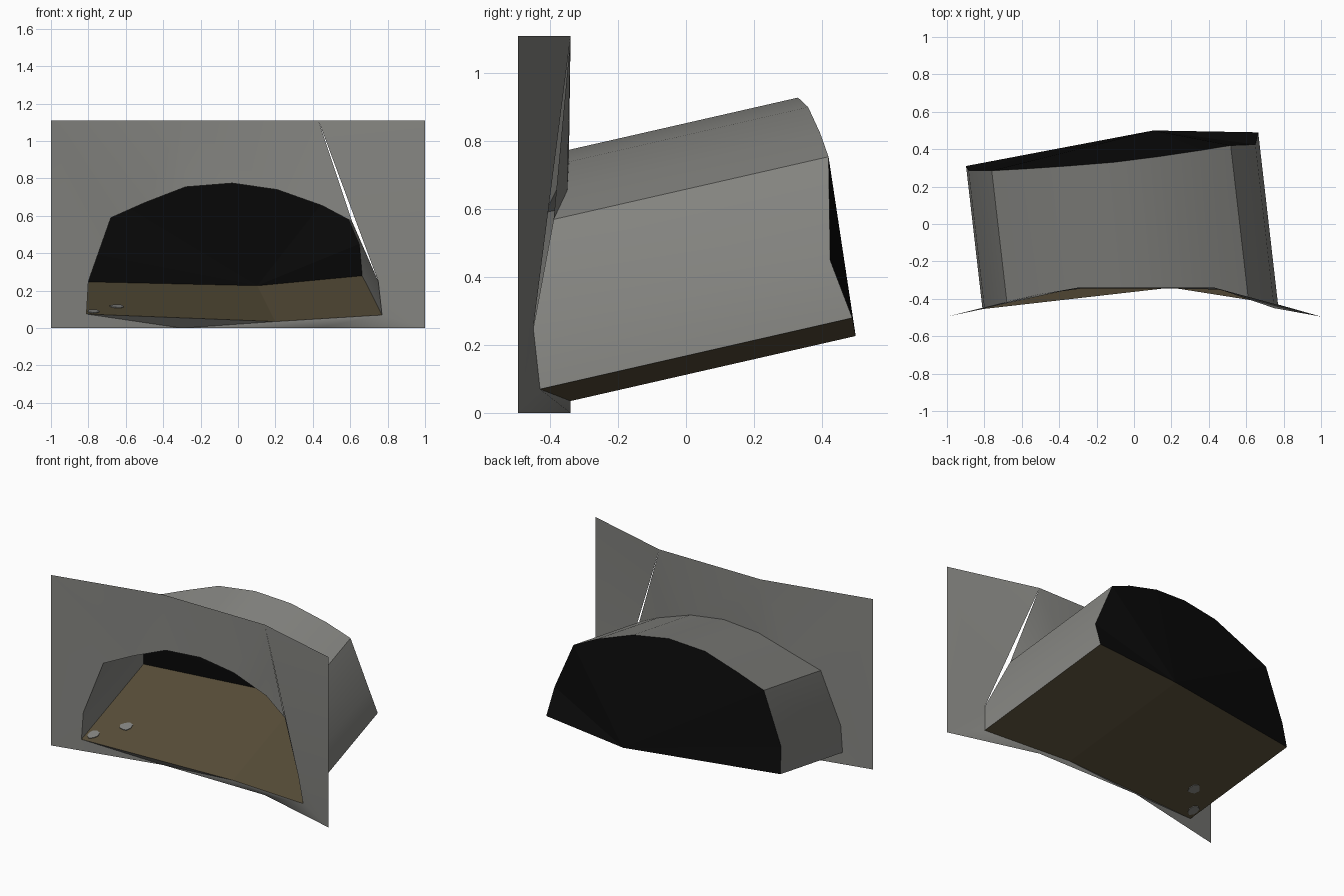
import bpy, math
from mathutils import Vector

if "Cube" in bpy.data.objects:
    bpy.data.objects.remove(bpy.data.objects["Cube"])


def material(name, rgb):
    m = bpy.data.materials.new(name)
    m.diffuse_color = (*rgb, 1)
    m.use_nodes = True
    m.node_tree.nodes["Principled BSDF"].inputs["Base Color"].default_value = m.diffuse_color
    return m


STONE = material("grey_stone", (0.235, 0.235, 0.22))
EARTH = material("brown_earth", (0.10, 0.078, 0.042))
DARK = material("black_depth", (0.003, 0.003, 0.003))


def build(name, verts, faces, mat, smooth=None):
    me = bpy.data.meshes.new(name)
    me.from_pydata(verts, [], faces)
    me.materials.append(mat)
    me.update()
    ob = bpy.data.objects.new(name, me)
    bpy.context.collection.objects.link(ob)
    if smooth:
        bpy.ops.object.select_all(action='DESELECT')
        ob.select_set(True)
        bpy.context.view_layer.objects.active = ob
        bpy.ops.object.shade_smooth_by_angle(angle=math.radians(smooth))
    return ob


# Mouth outline: left floor corner, over the arch, right floor corner, floor middle
mouth = [(-.81, -.455, .075), (-.80, -.45, .25), (-.68, -.415, .59), (-.50, -.375, .67),
         (-.28, -.345, .755), (-.03, -.345, .775), (.21, -.345, .74), (.45, -.35, .655),
         (.61, -.39, .57), (.75, -.45, .25), (.77, -.43, .07), (.20, -.34, .035)]
# Depth (y) at which each mouth point ends at the back of the tunnel
back_y = [.31, .285, .285, .295, .31, .33, .36, .395, .42, .425, .49, .50]
back = [(x - .115 * (yb - y), yb, z + .228 * (yb - y))
        for (x, y, z), yb in zip(mouth, back_y)]

# Rock face around the mouth, bent back in the middle, with a narrow crack on the right
columns = [(-1, -.495), (-.30, -.34), (.43, -.34), (1, -.495)]
frame = [(x, y, z) for z in (1.11, 0) for x, y in columns]
TL, T1, T2, TR, BL, B1, B2, BR = range(12, 20)
wall_faces = [(BL, 0, 1), (BL, 1, TL), (TL, 1, 2), (TL, 2, 3), (TL, 3, T1), (T1, 3, 4),
              (T1, 4, 5), (T1, 5, 6), (T1, 6, T2), (T2, 6, 7), (T2, 7, 8),
              (T2, 9, TR), (TR, 9, BR), (BR, 9, 10), (BR, 10, B2), (B2, 10, 11),
              (B2, 11, B1), (B1, 11, 0), (B1, 0, BL)]
build("rock_face", mouth + frame, wall_faces, STONE, 40)

# Tunnel sides and roof
n = 11
build("tunnel_shell", mouth[:n] + back[:n],
      [(i, i + 1, n + i + 1, n + i) for i in range(n - 1)], STONE, 40)

# Tunnel floor, two sloping panels
floor_ids = (0, 11, 10)
build("tunnel_floor", [mouth[i] for i in floor_ids] + [back[i] for i in floor_ids],
      [(0, 1, 4, 3), (1, 2, 5, 4)], EARTH)

# Black end of the tunnel
build("tunnel_end", back, [(11, i + 1, i) for i in range(10)], DARK)

# Two flat stones set in the floor near the left corner
origin = Vector(mouth[0])
along = Vector(mouth[11]) - origin
deep = Vector(back[0]) - origin
normal = along.cross(deep).normalized()


def floor_stone(name, cx, cy, radii):
    def drop(x, y):
        z = origin.z - (normal.x * (x - origin.x) + normal.y * (y - origin.y)) / normal.z
        return Vector((x, y, z))
    k = len(radii)
    ring = [drop(cx + r * math.cos(math.tau * i / k), cy + r * 1.2 * math.sin(math.tau * i / k))
            for i, r in enumerate(radii)]
    verts = [p + normal * s for s in (-.004, .004) for p in ring]
    faces = [tuple(reversed(range(k))), tuple(range(k, 2 * k))]
    faces += [(i, (i + 1) % k, k + (i + 1) % k, k + i) for i in range(k)]
    build(name, verts, faces, STONE)


floor_stone("floor_stone_front", -.775, -.385, (.035, .037, .033, .03, .028, .032, .036, .03))
floor_stone("floor_stone_rear", -.65, -.23, (.038, .042, .035, .028, .036, .032, .026, .034))
